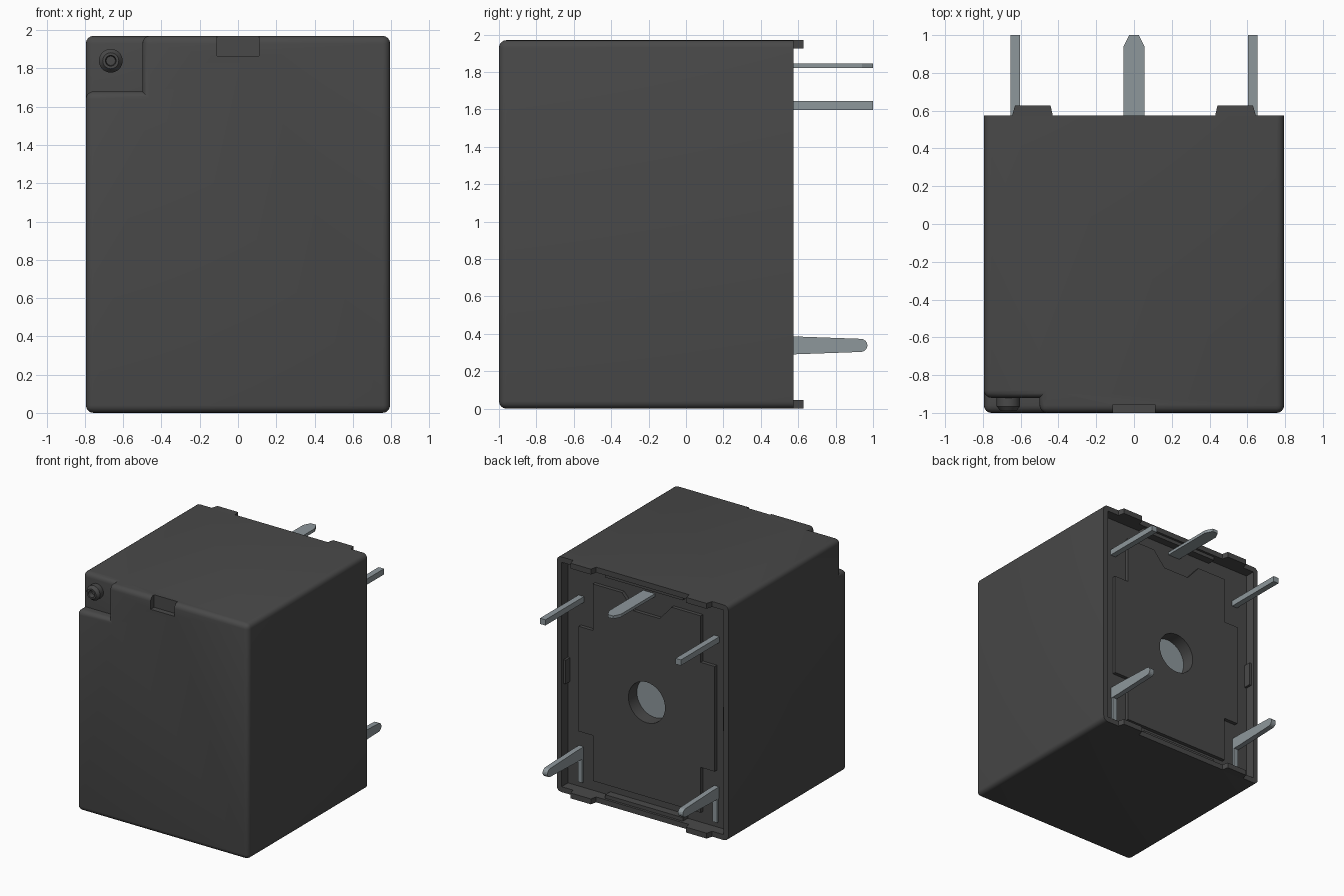
import bpy, bmesh, math
from mathutils import Vector

cube = bpy.data.objects.get("Cube")
if cube:
    bpy.data.objects.remove(cube, do_unlink=True)


def material(name, rgb):
    m = bpy.data.materials.new(name)
    m.use_nodes = True
    m.diffuse_color = (*rgb, 1)
    node = next(n for n in m.node_tree.nodes if n.type == "BSDF_PRINCIPLED")
    node.inputs["Base Color"].default_value = (*rgb, 1)
    return m


PLASTIC = material("dark grey plastic", (0.066, 0.066, 0.066))
METAL = material("pale steel", (0.27, 0.31, 0.33))


def finish(name, bm, mat):
    bmesh.ops.recalc_face_normals(bm, faces=bm.faces)
    me = bpy.data.meshes.new(name)
    bm.to_mesh(me)
    bm.free()
    me.materials.append(mat)
    ob = bpy.data.objects.new(name, me)
    bpy.context.collection.objects.link(ob)
    return ob


def prism(name, outline, axis, lo, hi, mat=PLASTIC):
    """Extrude an outline along x, y or z; the outline uses the other two axes in order."""
    bm = bmesh.new()
    rings = []
    for level in (lo, hi):
        ring = []
        for p in outline:
            co = list(p)
            co.insert("xyz".index(axis), level)
            ring.append(bm.verts.new(co))
        rings.append(ring)
        bm.faces.new(ring)
    for i in range(len(outline)):
        j = (i + 1) % len(outline)
        bm.faces.new((rings[0][i], rings[0][j], rings[1][j], rings[1][i]))
    return finish(name, bm, mat)


def box(name, x, y, z, mat=PLASTIC):
    outline = [(x[0], z[0]), (x[1], z[0]), (x[1], z[1]), (x[0], z[1])]
    return prism(name, outline, "y", y[0], y[1], mat)


def circle(cx, cz, r, n):
    return [(cx + r * math.cos(2 * math.pi * i / n), cz + r * math.sin(2 * math.pi * i / n))
            for i in range(n)]


def lathe(name, cx, cz, profile, n, mat=PLASTIC):
    """Closed (radius, y) profile turned around a y-axis line."""
    bm = bmesh.new()
    rings = [[bm.verts.new((x, y, z)) for x, z in circle(cx, cz, r, n)] for r, y in profile]
    for a, b in zip(rings, rings[1:]):
        for i in range(n):
            j = (i + 1) % n
            bm.faces.new((a[i], a[j], b[j], b[i]))
    bm.faces.new(rings[0])
    bm.faces.new(rings[-1])
    return finish(name, bm, mat)


def cut(target, cutter):
    cutter.hide_render = True
    mod = target.modifiers.new("cut", "BOOLEAN")
    mod.operation = "DIFFERENCE"
    mod.solver = "EXACT"
    mod.object = cutter
    bpy.context.view_layer.objects.active = target
    bpy.ops.object.modifier_apply(modifier=mod.name)
    bpy.data.objects.remove(cutter, do_unlink=True)


def smooth(ob):
    bpy.ops.object.select_all(action="DESELECT")
    ob.select_set(True)
    bpy.context.view_layer.objects.active = ob
    bpy.ops.object.shade_smooth_by_angle(angle=math.radians(35))


W, BACK, TOP, FLOOR = 0.795, 0.575, 1.97, 0.49

# Housing: box with a stepped front corner, rounded everywhere but the back rim
housing = box("housing", (-W, W), (-1, BACK), (0, TOP))
cut(housing, box("corner_cutter", (-1, -0.5), (-1.1, -0.92), (1.68, 2.1)))
bm = bmesh.new()
bm.from_mesh(housing.data)
edges = [e for e in bm.edges if len(e.link_faces) == 2 and e.is_convex
         and e.calc_face_angle(0) > 0.5
         and not all(v.co.y > BACK - 0.01 for v in e.verts)]
bmesh.ops.bevel(bm, geom=edges, offset=0.045, segments=4, profile=0.5,
                affect="EDGES", clamp_overlap=True)
bm.to_mesh(housing.data)
bm.free()

# Front slot, open back and central hole
cut(housing, box("slot_cutter", (-0.11, 0.11), (-1.1, -0.955), (1.865, 2.1)))
cut(housing, box("back_cutter", (-0.75, 0.75), (FLOOR, 0.7), (0.045, 1.925)))
HOLE_Z, HOLE_R = 0.93, 0.17
cut(housing, prism("hole_cutter", circle(0, HOLE_Z, HOLE_R, 40), "y", 0.4, 0.7))
smooth(housing)

# Hollow peg in the stepped corner
peg = lathe("corner_peg", -0.665, 1.84,
            [(0.062, -0.9), (0.062, -0.965), (0.042, -0.99), (0.028, -0.99), (0.024, -0.95)], 28)
smooth(peg)

# Raised panel on the underside of the relay base
half = [(0.5, 0.14), (0.5, 0.52), (0.63, 0.52), (0.63, 1.4), (0.5, 1.4),
        (0.5, 1.79), (0.23, 1.79), (0.12, 1.665)]
panel = prism("base_panel", half + [(-x, z) for x, z in reversed(half)], "y", FLOOR - 0.02, 0.52)
cut(panel, prism("panel_hole_cutter", circle(0, HOLE_Z, HOLE_R, 40), "y", 0.3, 0.7))
smooth(panel)
prism("core_disc", circle(0, HOLE_Z, HOLE_R - 0.002, 40), "y", 0.39, 0.41, METAL)

# Ledges inside the rim
for name, z in (("top_ledge", (1.895, 1.93)), ("bottom_ledge", (0.04, 0.075))):
    box(name, (-0.36, 0.36), (FLOOR - 0.01, 0.555), z)

# Centre pin with a tapered tip
prism("centre_pin", [(-0.055, 0.45), (0.055, 0.45), (0.055, 0.94), (0.025, 1.0),
                     (-0.025, 1.0), (-0.055, 0.94)], "z", 1.82, 1.845, METAL)

# Rounded profile of the lower pins in y and z
tip = [(0.935 + 0.035 * math.cos(a), 0.338 + 0.035 * math.sin(a))
       for a in (math.pi * (i / 8 - 0.5) for i in range(9))]
blade = [(0.45, 0.29), (0.575, 0.29)] + tip + [(0.575, 0.386), (0.45, 0.386)]

# Paired parts on both sides
for label, s in (("left", 1), ("right", -1)):
    def span(a, b):
        return tuple(sorted((s * a, s * b)))
    box(label + "_upper_pin", span(0.603, 0.653), (0.45, 1.0), (1.597, 1.645), METAL)
    prism(label + "_lower_pin", blade, "x", *span(0.605, 0.65), METAL)
    box(label + "_pin_strip", span(0.605, 0.645), (0.47, 0.51), (0.09, 0.3), METAL)
    box(label + "_inner_latch", span(0.73, 0.76), (FLOOR - 0.01, 0.55), (0.9, 1.1))
    tab = [(s * 0.43, 0.56), (s * 0.43, BACK), (s * 0.442, 0.628),
           (s * 0.63, 0.628), (s * 0.645, BACK), (s * 0.645, 0.56)]
    prism(label + "_top_tab", tab, "z", 1.925, TOP)
    prism(label + "_bottom_tab", tab, "z", 0, 0.045)
